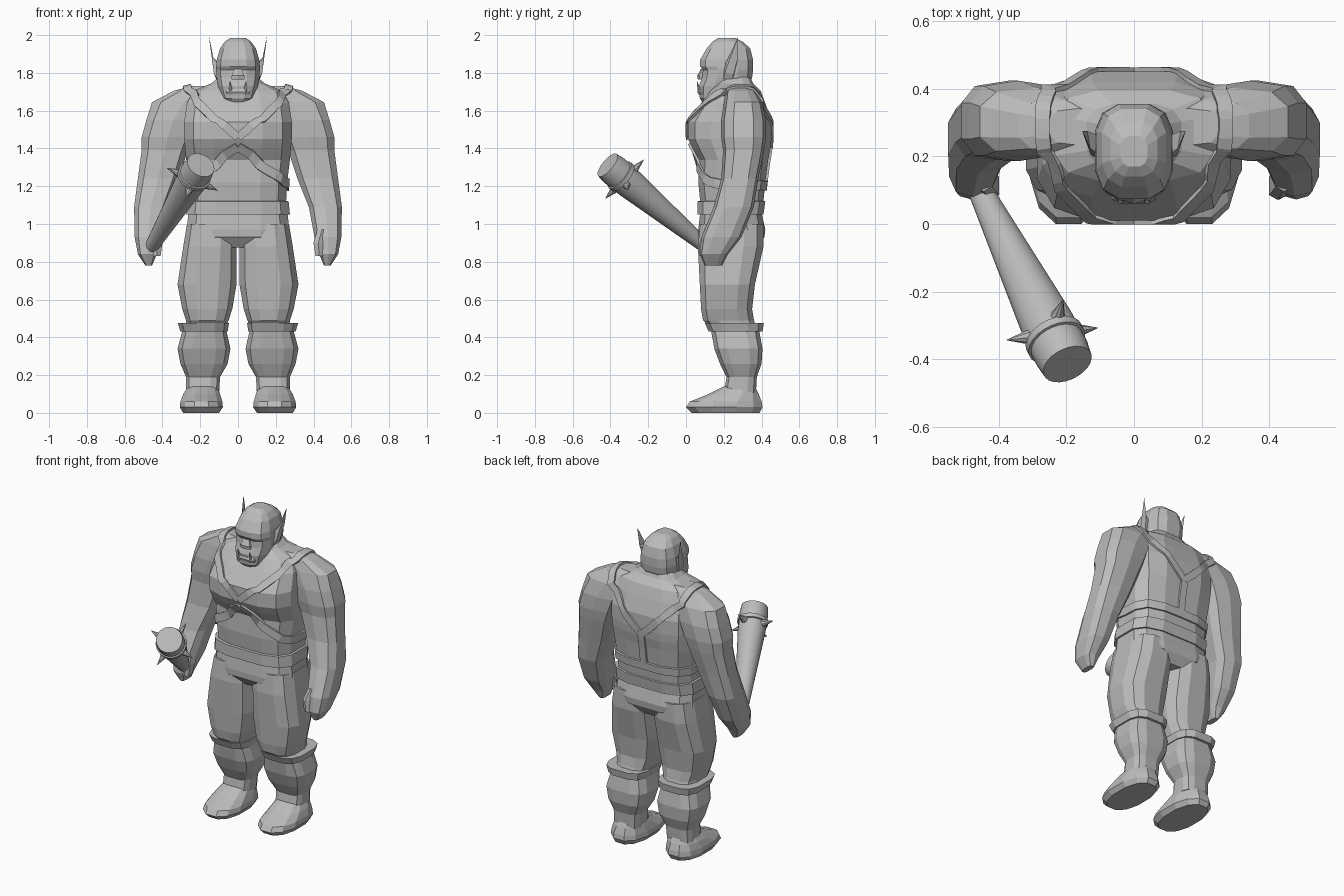
import bpy, bmesh, math
from mathutils import Vector
from mathutils.bvhtree import BVHTree

if "Cube" in bpy.data.objects:
    bpy.data.objects.remove(bpy.data.objects["Cube"])

grey = bpy.data.materials.new("stone_grey")
grey.diffuse_color = (0.5, 0.5, 0.5, 1)
grey.use_nodes = True
grey.node_tree.nodes["Principled BSDF"].inputs["Base Color"].default_value = grey.diffuse_color


def finish(name, bm):
    bmesh.ops.recalc_face_normals(bm, faces=bm.faces[:])
    me = bpy.data.meshes.new(name)
    bm.to_mesh(me)
    bm.free()
    me.materials.append(grey)
    ob = bpy.data.objects.new(name, me)
    bpy.context.collection.objects.link(ob)
    return ob


def skin(bm, loops):
    """Join rings of points into a capped tube."""
    rings = [[bm.verts.new(p) for p in loop] for loop in loops]
    n = len(rings[0])
    for a, b in zip(rings, rings[1:]):
        for i in range(n):
            j = (i + 1) % n
            bm.faces.new((a[i], a[j], b[j], b[i]))
    bm.faces.new(rings[0])
    bm.faces.new(rings[-1])


def loft(name, rows, n=12, p=0.6, sides=(1,)):
    """Rows of (z, x_in, x_out, y_front, y_back) as rounded-box rings."""
    bm = bmesh.new()
    k = math.cos(math.pi / n) ** p

    def sp(v):
        return math.copysign(abs(v) ** p, v) / k
    for s in sides:
        loops = []
        for z, x0, x1, y0, y1 in rows:
            loop = []
            for i in range(n):
                a = 2 * math.pi * (i + 0.5) / n
                loop.append((s * ((x0 + x1) / 2 + (x1 - x0) / 2 * sp(math.cos(a))),
                             (y0 + y1) / 2 + (y1 - y0) / 2 * sp(math.sin(a)), z))
            loops.append(loop)
        skin(bm, loops)
    return finish(name, bm)


def body(name, rows, **kw):
    return loft(name, [(z, -w, w, f, b) for z, w, f, b in rows], **kw)


def turned(bm, start, end, profile, n):
    """Round section swept along a straight axis; profile of (distance, radius)."""
    start, d = Vector(start), (Vector(end) - Vector(start)).normalized()
    u = d.orthogonal().normalized()
    v = d.cross(u)
    skin(bm, [[start + d * t + (u * math.cos(2 * math.pi * i / n) + v * math.sin(2 * math.pi * i / n)) * r
               for i in range(n)] for t, r in profile])


def spike(bm, base, tip, r, n=8):
    turned(bm, base, tip, [(0, r), ((Vector(tip) - Vector(base)).length, 0.001)], n)


# torso with chest ledge and shirt hem
torso = body("torso", [
    (1.05, .275, .06, .41), (1.12, .268, .06, .42), (1.122, .255, .075, .41),
    (1.22, .26, .065, .42), (1.34, .275, .07, .435), (1.40, .28, .035, .447),
    (1.45, .285, .01, .452), (1.54, .285, .01, .452), (1.64, .27, .08, .42),
    (1.705, .235, .13, .395), (1.745, .14, .165, .355), (1.80, .08, .19, .33)])

# arms
arms = loft("arms", [
    (1.73, .08, .25, .235, .34), (1.705, .08, .34, .215, .365), (1.645, .12, .455, .205, .40),
    (1.55, .2, .485, .19, .42), (1.46, .235, .51, .19, .42), (1.39, .265, .51, .20, .41),
    (1.24, .315, .53, .19, .38), (1.09, .375, .55, .15, .355), (.93, .405, .547, .085, .29),
    (.84, .43, .53, .075, .22), (.78, .455, .49, .10, .19)], n=10, p=.68, sides=(1, -1))
loft("thumbs", [(.97, .42, .47, .10, .18), (.90, .40, .45, .075, .15),
                (.83, .41, .45, .075, .13)], n=6, sides=(1, -1))

# hips, trousers, boots
body("hips", [(.875, .12, .11, .38), (.93, .26, .067, .415), (.97, .272, .065, .42),
              (1.06, .262, .075, .40)])
loft("trouser_legs", [
    (1.0, .01, .27, .075, .41), (.88, .008, .29, .063, .41), (.68, .008, .32, .073, .365),
    (.55, .03, .295, .08, .35), (.49, .05, .275, .09, .36), (.44, .07, .27, .14, .375)],
    p=.7, sides=(1, -1))
loft("boot_shafts", [
    (.45, .065, .29, .13, .385), (.34, .04, .32, .15, .405), (.26, .055, .305, .18, .40),
    (.19, .095, .275, .215, .375), (.10, .10, .275, .20, .37)], sides=(1, -1))
loft("boot_cuffs", [(.43, .055, .305, .12, .405), (.475, .048, .318, .10, .412)],
     sides=(1, -1))
loft("feet", [
    (.0, .10, .29, .03, .39), (.03, .08, .308, .0, .405), (.06, .083, .305, .02, .40),
    (.10, .095, .29, .12, .385), (.14, .11, .265, .2, .365)], p=.85, sides=(1, -1))

# head and face
body("head", [
    (1.64, .05, .09, .20), (1.665, .085, .073, .25), (1.73, .105, .068, .33),
    (1.775, .113, .085, .35), (1.815, .116, .09, .355), (1.835, .116, .075, .355),
    (1.87, .112, .075, .355), (1.93, .095, .11, .34), (1.965, .07, .14, .30),
    (1.985, .04, .17, .26)], p=.7)
body("nose", [(1.765, .034, .065, .12), (1.785, .034, .062, .12),
              (1.82, .018, .08, .12)], n=6)
body("lower_lip", [(1.685, .06, .066, .12), (1.70, .065, .06, .12),
                   (1.715, .055, .066, .12)], n=8)
bm = bmesh.new()
for s in (1, -1):
    spike(bm, (s * .037, .075, 1.69), (s * .042, .058, 1.755), .013, 6)
finish("tusks", bm)

# pointed ears
bm = bmesh.new()
for s in (1, -1):
    skin(bm, [[(s * x, y, z) for x, y, z in loop] for loop in (
        ((.10, .19, 1.74), (.10, .24, 1.73), (.10, .26, 1.85), (.10, .20, 1.84)),
        ((.128, .205, 1.80), (.125, .25, 1.79), (.138, .275, 1.88), (.13, .225, 1.88)),
        ((.152, .273, 1.985), (.153, .274, 1.985), (.153, .275, 1.987), (.152, .274, 1.987)))])
finish("ears", bm)


# straps that hug the body surface
def surface(*obs):
    bm = bmesh.new()
    for ob in obs:
        bm.from_mesh(ob.data)
    tree = BVHTree.FromBMesh(bm)
    bm.free()
    return tree


def strap(name, tree, pts, width, steps=4):
    bm = bmesh.new()
    for s in (1, -1):
        P = [Vector((s * x, y, z)) for x, y, z in pts]
        path = [a.lerp(b, i / steps) for a, b in zip(P, P[1:]) for i in range(steps)] + [P[-1]]
        rows = []
        for i, q in enumerate(path):
            t = path[min(i + 1, len(path) - 1)] - path[max(i - 1, 0)]
            c, nrm = tree.find_nearest(q)[:2]
            side = t.cross(nrm).normalized() * width / 2
            loop = []
            for e in (c - side, c + side):
                hit, hn = tree.find_nearest(e + nrm * .02)[:2]
                loop.append((hit - hn * .01, hit + hn * .012))
            rows.append((loop[0][0], loop[0][1], loop[1][1], loop[1][0]))
        skin(bm, rows)
    return finish(name, bm)


upper = surface(torso, arms)
strap("shoulder_straps", upper, [
    (0, -.03, 1.455), (.14, -.03, 1.585), (.25, .1, 1.69), (.275, .22, 1.75), (.275, .34, 1.75),
    (.25, .44, 1.67), (.12, .5, 1.53), (0, .5, 1.41)], .045)
trunk = surface(torso)
strap("waist_belt", trunk, [
    (0, -.01, 1.39), (.14, .03, 1.30), (.28, .1, 1.22), (.3, .25, 1.2),
    (.26, .43, 1.2), (0, .47, 1.2)], .05)
strap("back_strap", trunk, [(0, .5, 1.43), (0, .48, 1.19)], .045)

# spiked club
grip, end = Vector((-.478, .145, .845)), Vector((-.197, -.415, 1.312))
axis = (end - grip).normalized()
L = (end - grip).length
bm = bmesh.new()
turned(bm, grip, end, [(0, .03), (.06, .036), (L - .17, .08), (L - .05, .083), (L, .077)], 24)
club = finish("club", bm)
bm = bmesh.new()
turned(bm, grip, end, [(L - .115, .078), (L - .112, .09), (L - .088, .09), (L - .085, .078)], 24)
band = finish("club_band", bm)
bm = bmesh.new()
hub = end - axis * .125
u = (Vector((0, 0, 1)) - axis * axis.z).normalized()
v = axis.cross(u)
for i in range(4):
    a = math.radians(90 * i - 30)
    d = u * math.cos(a) + v * math.sin(a)
    spike(bm, hub + d * .07, hub + d * .148, .024)
finish("club_spikes", bm)

# only the turned club is smooth
for ob in (club, band):
    bpy.ops.object.select_all(action='DESELECT')
    ob.select_set(True)
    bpy.context.view_layer.objects.active = ob
    bpy.ops.object.shade_smooth_by_angle(angle=math.radians(35))
